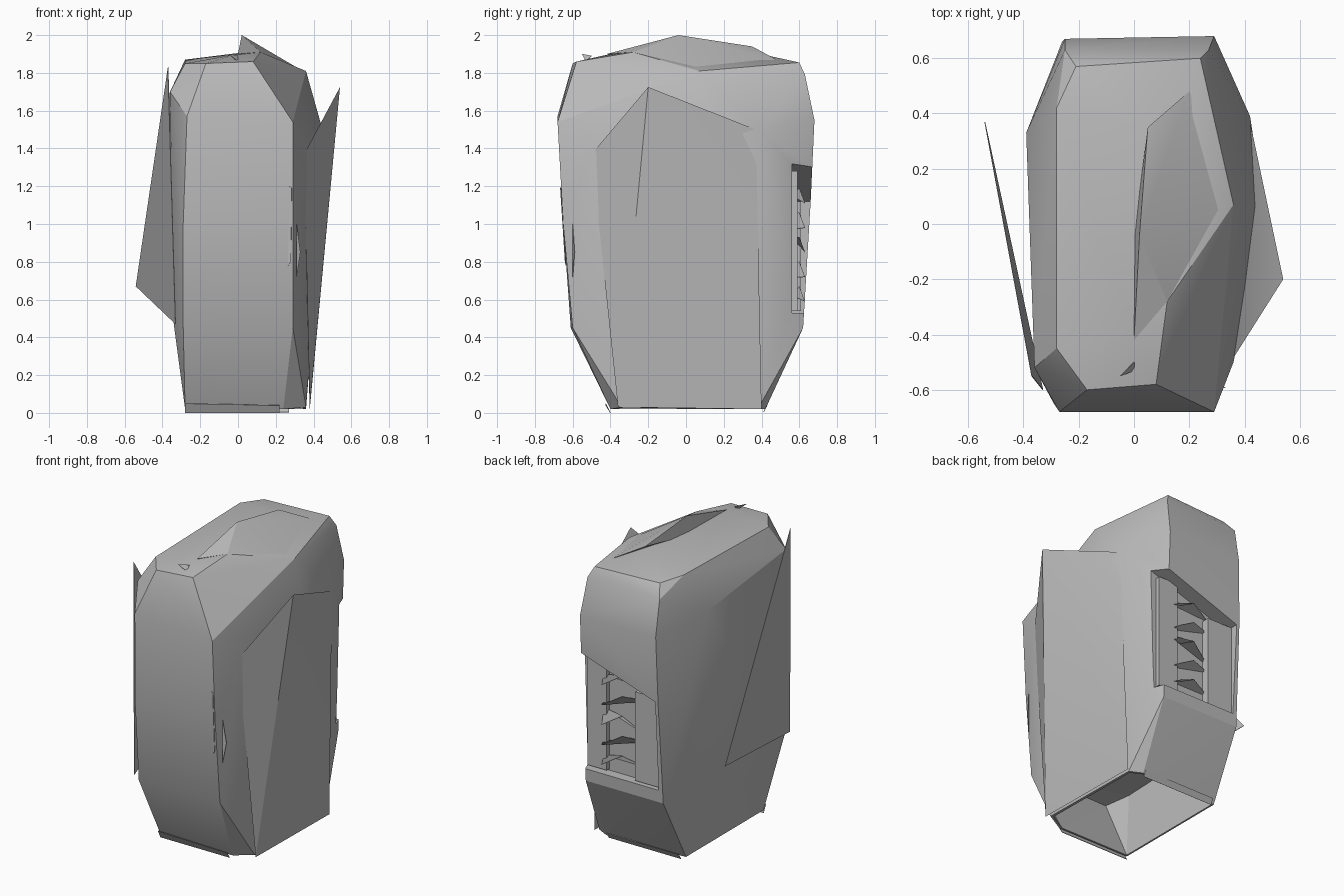
import bpy, bmesh, math

cube = bpy.data.objects.get("Cube")
if cube:
    bpy.data.objects.remove(cube, do_unlink=True)

grey = bpy.data.materials.new("plain grey")
grey.use_nodes = True
tone = (0.5, 0.5, 0.5, 1)
grey.diffuse_color = tone
grey.node_tree.nodes["Principled BSDF"].inputs["Base Color"].default_value = tone


def add_mesh(name, bm):
    bmesh.ops.recalc_face_normals(bm, faces=bm.faces)
    mesh = bpy.data.meshes.new(name)
    bm.to_mesh(mesh)
    bm.free()
    obj = bpy.data.objects.new(name, mesh)
    bpy.context.collection.objects.link(obj)
    mesh.materials.append(grey)
    return obj


def hull(name, points):
    bm = bmesh.new()
    for p in points:
        bm.verts.new(p)
    res = bmesh.ops.convex_hull(bm, input=bm.verts)
    junk = [g for g in res["geom_interior"] + res["geom_unused"] if isinstance(g, bmesh.types.BMVert)]
    bmesh.ops.delete(bm, geom=list(set(junk)), context='VERTS')
    return add_mesh(name, bm)


def sheet(name, points, thickness=0.003):
    bm = bmesh.new()
    bm.faces.new([bm.verts.new(p) for p in points])
    obj = add_mesh(name, bm)
    mod = obj.modifiers.new("thickness", 'SOLIDIFY')
    mod.thickness = thickness
    mod.offset = 0
    return obj


def box(name, low, high):
    return hull(name, [(x, y, z) for x in (low[0], high[0])
                       for y in (low[1], high[1]) for z in (low[2], high[2])])


def cut(target, cutter):
    mod = target.modifiers.new("cut", 'BOOLEAN')
    mod.operation = 'DIFFERENCE'
    mod.solver = 'EXACT'
    mod.object = cutter
    cutter.hide_render = True
    cutter.hide_viewport = True
    cutter.display_type = 'WIRE'


# Faceted main shell
base = [(-.28, -.40, .02), (.24, -.40, .02), (.36, -.34, .03), (.36, .38, .02), (-.28, .40, .02), (.28, .42, .02)]
waist = [(-.29, -.61, .45), (.29, -.60, .45), (.29, .62, .45), (-.27, .62, .45), (-.34, -.45, .47), (-.34, .40, .5)]
middle = [(.29, .66, 1.12), (-.26, .66, 1.12), (-.29, -.65, 1.0), (.29, -.65, 1.0)]
shoulder = [(-.27, -.68, 1.57), (.29, -.68, 1.54), (.29, .68, 1.55), (-.25, .67, 1.55),
            (.36, -.50, 1.38), (.42, .39, 1.5), (.47, .06, 1.42), (-.39, .33, 1.63), (-.36, -.52, 1.7)]
roof = [(-.17, -.60, 1.85), (.08, -.58, 1.86), (-.25, .63, 1.78), (.27, .63, 1.79), (-.21, .57, 1.855),
        (.24, .60, 1.855), (-.28, -.45, 1.85), (-.28, .42, 1.87), (0, -.40, 1.9), (.04, .35, 1.91),
        (.36, .07, 1.81), (.12, -.28, 1.91)]
shell = hull("main_shell", base + waist + middle + shoulder + roof)

# Raised crest on the left half of the roof
hull("roof_crest", [(0, -.42, 1.9), (.02, -.04, 2.0), (.05, .35, 1.94), (.36, .07, 1.8), (.12, -.28, 1.91),
                    (0, -.04, 1.88), (.2, .48, 1.87)])

# Recess in the back with a slanted top, open at the left corner, and the hollow underside
recess = hull("recess_cutter", [(x, y, z) for y in (.56, .8)
                                for x, z in ((-.24, .53), (.4, .53), (.4, 1.34), (-.24, 1.12))])
hollow = hull("hollow_cutter", [(x * .96, y * .97, z) for x, y, z in base + waist]
              + [(x * .7, y * .7, z - .1) for x, y, z in base])
cut(shell, recess)
cut(shell, hollow)

# Flared side panel on the left
hull("left_side_panel", [(.54, -.20, 1.725), (.35, -.50, 1.37), (.42, .37, 1.5),
                         (.38, -.36, .03), (.38, .40, .02), (.34, 0, 1.2)])

# Loose triangular flap on the right
sheets = [sheet("right_side_flap", [(-.54, .37, .67), (-.37, -.55, 1.83), (-.33, -.60, .47)])]

# Upright strips inside the recess
box("recess_strip_right", (-.24, .55, .54), (-.06, .61, 1.12))
box("recess_strip_left", (.16, .55, .54), (.3, .59, 1.28))

# Crumpled shelves between the strips
for i in range(5):
    z = .62 + .13 * i
    tilt = .05 * math.sin(2.4 * i)
    sheets.append(sheet("recess_shelf", [(-.1, .56, z + tilt), (.2, .56, z - tilt),
                                         (.17, .63, z - .03), (.04, .6, z + .05)]))
box("recess_sill", (-.2, .55, .49), (.22, .62, .53))

# Lips along the lower front and back edges
sheets.append(sheet("front_lip", [(-.28, -.40, .0), (.22, -.40, .0), (.22, -.425, .04), (-.28, -.425, .05)]))
sheets.append(sheet("back_lip", [(-.25, .41, .004), (.27, .41, .004), (.27, .43, .04), (-.25, .43, .04)]))

# Narrow slivers beside the front corner and on the roof
sheets.append(sheet("front_sliver", [(.27, -.66, 1.2), (.285, -.665, 1.19), (.28, -.64, .8), (.265, -.635, .78)]))
sheets.append(sheet("side_sliver", [(.31, -.60, 1.0), (.33, -.59, .85), (.31, -.60, .72)]))
sheets.append(sheet("roof_sliver", [(-.05, -.55, 1.9), (0, -.50, 1.89), (0, -.53, 1.86)]))

# Soft shading with crisp edges on the solid parts, flat shading on the sheets
for obj in bpy.context.scene.objects:
    obj.select_set(obj.type == 'MESH' and not obj.hide_render and obj not in sheets)
bpy.context.view_layer.objects.active = shell
bpy.ops.object.shade_smooth_by_angle(angle=math.radians(20))
